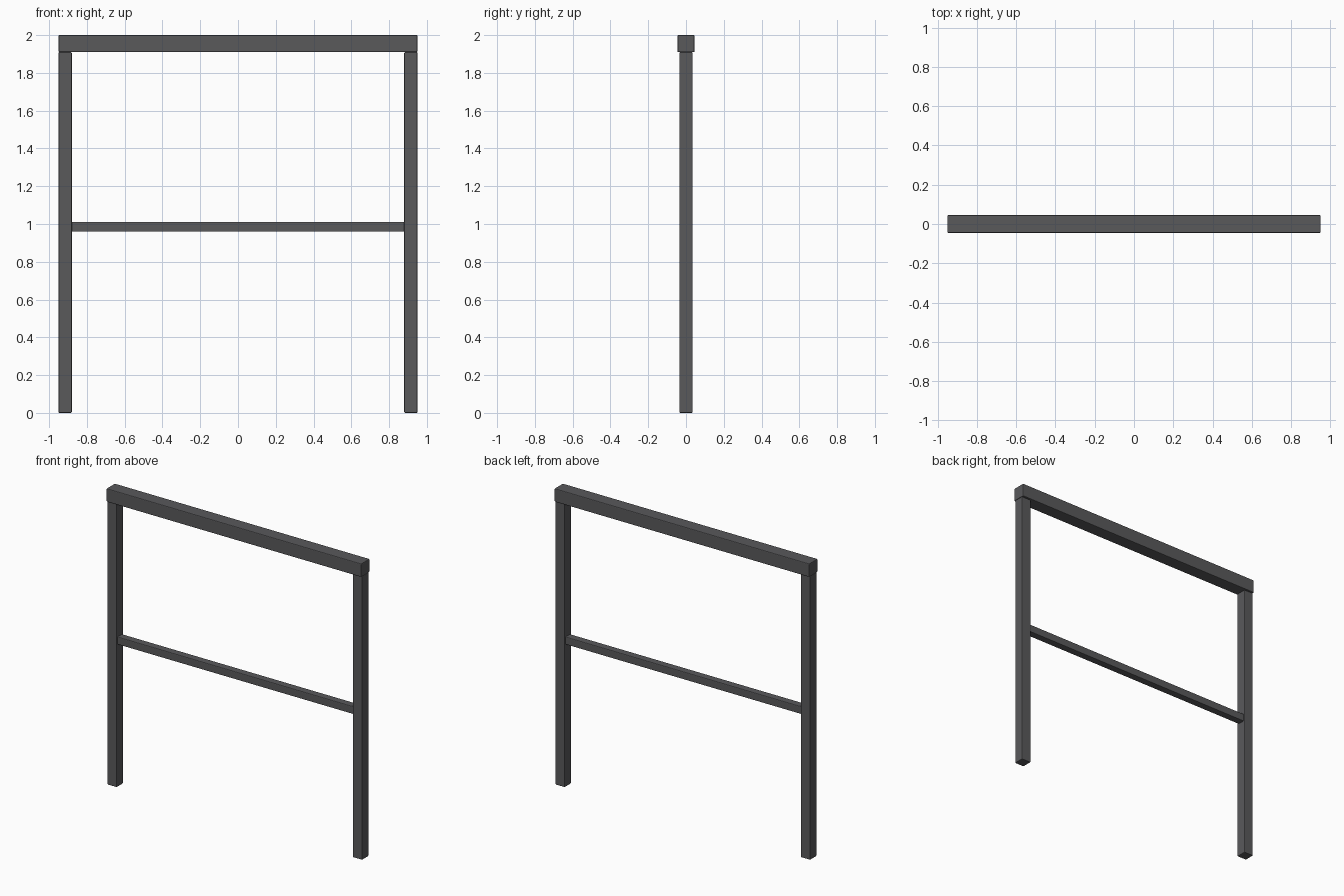
import bpy

if "Cube" in bpy.data.objects:
    bpy.data.objects.remove(bpy.data.objects["Cube"])


def bar(name, size, centre):
    """Box-section bar with slightly softened edges."""
    bpy.ops.mesh.primitive_cube_add(size=1, location=centre)
    ob = bpy.context.object
    ob.name = name
    ob.scale = size
    bpy.ops.object.transform_apply(location=False, rotation=False, scale=True)
    bevel = ob.modifiers.new("soft_edges", 'BEVEL')
    bevel.width = 0.005
    bevel.segments = 2
    mat = ob.data.materials
    mat.append(steel)
    return ob


# dark painted steel
steel = bpy.data.materials.new("dark_steel")
steel.diffuse_color = (0.1, 0.1, 0.105, 1)
steel.use_nodes = True
steel.node_tree.nodes["Principled BSDF"].inputs["Base Color"].default_value = steel.diffuse_color

# upright posts
for side, label in ((-1, "left"), (1, "right")):
    bar(label + "_post", (0.07, 0.07, 1.91), (side * 0.915, 0, 0.955))

# top beam resting on the posts
bar("top_beam", (1.9, 0.09, 0.09), (0, 0, 1.955))

# thin rail between the posts
bar("middle_rail", (1.77, 0.05, 0.052), (0, 0, 0.985))
